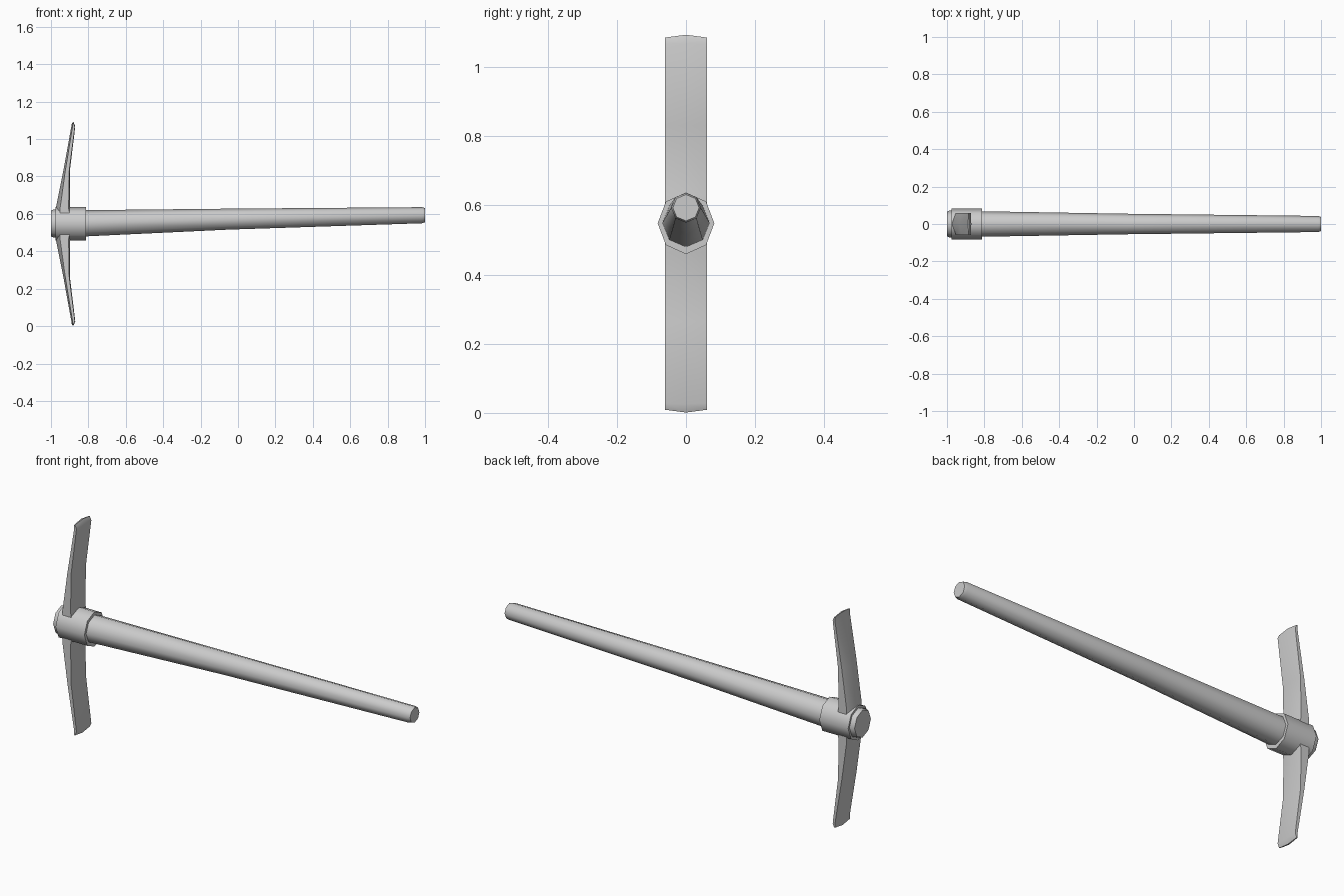
import bpy, bmesh
from math import cos, sin, pi

if "Cube" in bpy.data.objects:
    bpy.data.objects.remove(bpy.data.objects["Cube"])

CZ = 0.547  # height of the head's centre line


def loft(name, rings, angle=40):
    """Skin a list of equal-length vertex rings and cap both ends."""
    bm = bmesh.new()
    loops = [[bm.verts.new(p) for p in r] for r in rings]
    n = len(loops[0])
    for a, b in zip(loops, loops[1:]):
        for i in range(n):
            j = (i + 1) % n
            bm.faces.new((a[i], a[j], b[j], b[i]))
    bm.faces.new(loops[0])
    bm.faces.new(loops[-1])
    bmesh.ops.recalc_face_normals(bm, faces=bm.faces)
    me = bpy.data.meshes.new(name)
    bm.to_mesh(me)
    bm.free()
    ob = bpy.data.objects.new(name, me)
    bpy.context.collection.objects.link(ob)
    bpy.ops.object.select_all(action='DESELECT')
    ob.select_set(True)
    bpy.context.view_layer.objects.active = ob
    bpy.ops.object.shade_smooth_by_angle(angle=angle * pi / 180)
    return ob


def octagon(x, z, ry, rz, turn=0.0):
    return [(x, ry * cos(i * pi / 4 + turn), z + rz * sin(i * pi / 4 + turn))
            for i in range(8)]


# Tapered handle, poking out through the head: x, centre z, half width, half height
stations = [(-1.0, 0.549, 0.066, 0.070), (-0.985, 0.549, 0.072, 0.075),
            (-0.81, 0.550, 0.068, 0.070), (-0.05, 0.572, 0.055, 0.056),
            (0.985, 0.593, 0.043, 0.043), (1.0, 0.593, 0.038, 0.038)]
loft("handle", [octagon(*s) for s in stations], 50)

# Eight-sided socket around the handle
loft("socket", [octagon(x, 0.548, 0.082, 0.089) for x in (-0.975, -0.812)], 50)


# Curved blades: six-sided section with a shallow ridge on each broad side
def section(z, outer, inner, drop):
    t = inner - outer
    eo, ei = outer + 0.3 * t, inner - 0.1 * t
    w = 0.06
    return [(outer, 0, z), (eo, w, z - drop), (ei, w, z - drop),
            (inner, 0, z), (ei, -w, z - drop), (eo, -w, z - drop)]


half = [section(0.547, -0.98, -0.88, 0), section(0.63, -0.974, -0.898, 0),
        section(0.83, -0.934, -0.899, 0), section(1.068, -0.891, -0.870, 0.002),
        section(1.093, -0.887, -0.880, 0.008)]
lower = [[(x, y, 2 * CZ - z) for x, y, z in r] for r in half[:0:-1]]
loft("pick_head", lower + half, 45)
